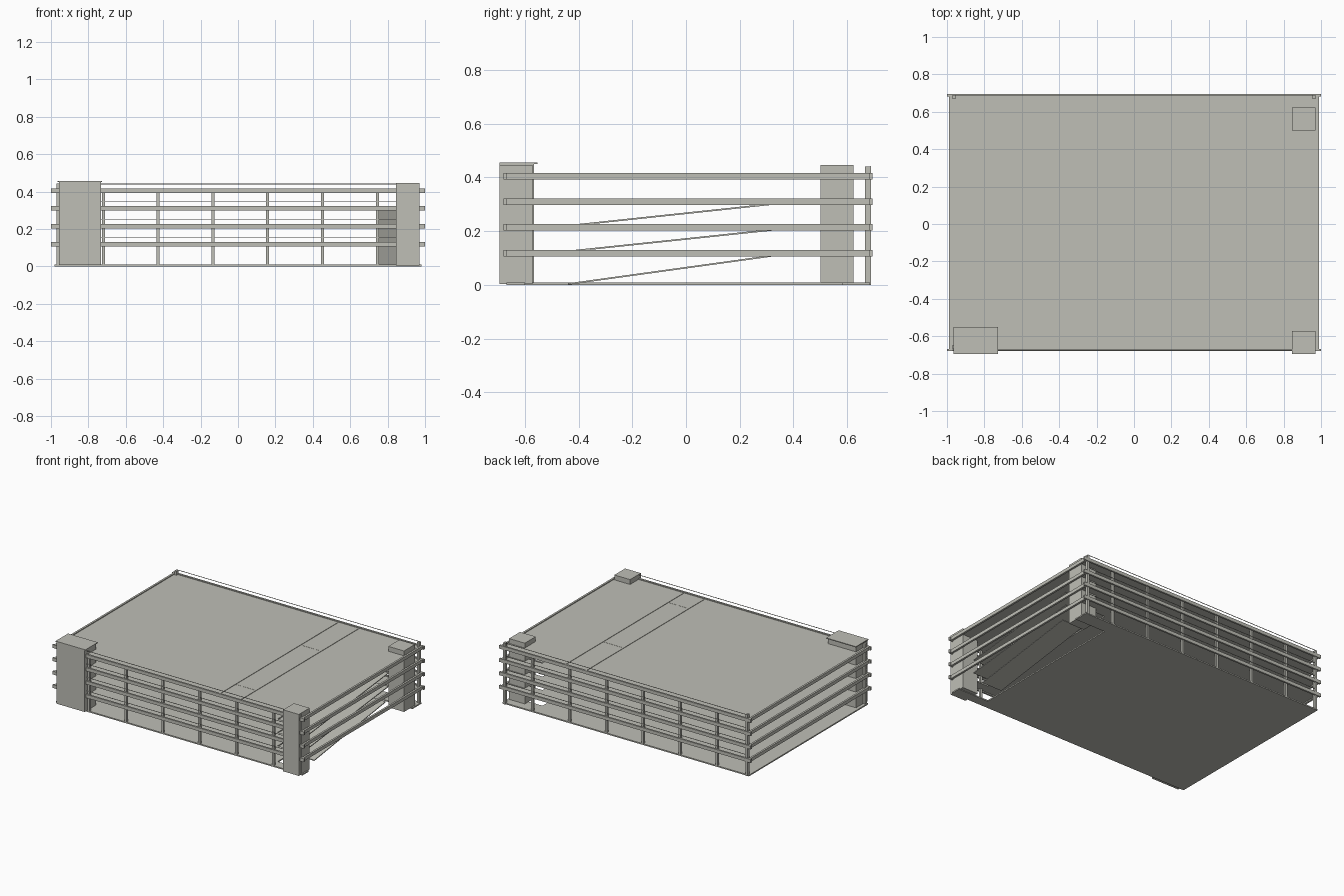
import bpy
import bmesh
import math

cube = bpy.data.objects.get("Cube")
if cube:
    bpy.data.objects.remove(cube, do_unlink=True)

concrete = bpy.data.materials.new("warm grey concrete")
concrete.use_nodes = True
COLOUR = (0.52, 0.52, 0.47, 1)
concrete.diffuse_color = COLOUR
concrete.node_tree.nodes["Principled BSDF"].inputs["Base Color"].default_value = COLOUR


def finish(name, bm):
    bmesh.ops.recalc_face_normals(bm, faces=bm.faces)
    mesh = bpy.data.meshes.new(name)
    bm.to_mesh(mesh)
    bm.free()
    mesh.materials.append(concrete)
    obj = bpy.data.objects.new(name, mesh)
    bpy.context.collection.objects.link(obj)
    return obj


def prism(name, outline, depth):
    """Extrude a closed 3D outline along a vector."""
    bm = bmesh.new()
    face = bm.faces.new([bm.verts.new(p) for p in outline])
    result = bmesh.ops.extrude_face_region(bm, geom=[face], use_keep_orig=True)
    moved = [v for v in result["geom"] if isinstance(v, bmesh.types.BMVert)]
    bmesh.ops.translate(bm, verts=moved, vec=depth)
    return finish(name, bm)


def box(name, x, y, z):
    outline = [(x[0], y[0], z[0]), (x[1], y[0], z[0]), (x[1], y[1], z[0]), (x[0], y[1], z[0])]
    return prism(name, outline, (0, 0, z[1] - z[0]))


FRONT, BACK, SIDE = -0.668, 0.684, 0.98
RAMP_X = (0.755, 0.915)
levels = [0.105, 0.202, 0.298, 0.393]

# Floors with a ramp well open to the right side
notched = [(-SIDE, FRONT), (SIDE, FRONT), (SIDE, -0.6), (0.735, -0.6),
           (0.735, 0.58), (SIDE, 0.58), (SIDE, BACK), (-SIDE, BACK)]
for i, z in enumerate([0] + [h + 0.008 for h in levels[:-1]]):
    prism(f"floor_{i}", [(x, y, z) for x, y in notched], (0, 0, 0.009))

# Roof deck with a slightly raised lane and its kerbs
box("roof_deck", (-SIDE, SIDE), (FRONT, BACK), (0.401, 0.411))
for x in (0.315, 0.48):
    box("roof_kerb", (x, x + 0.01), (-0.66, 0.68), (0.411, 0.414))
for y in (-0.49, 0.25):
    box("roof_joint", (0.325, 0.48), (y, y + 0.004), (0.411, 0.412))

# Ramps between the floors
for i, (y0, z0, y1, z1) in enumerate([(-0.44, 0, 0.37, 0.112),
                                      (-0.53, 0.112, 0.40, 0.210),
                                      (-0.53, 0.207, 0.40, 0.306)]):
    side = [(y0, z0), (y1, z1), (y1, z1 + 0.006), (y0, z0 + 0.006)]
    prism(f"ramp_{i}", [(RAMP_X[0], y, z) for y, z in side],
          (RAMP_X[1] - RAMP_X[0], 0, 0))

# Horizontal beams and thin guard cables on every level
for i, z in enumerate(levels):
    span = (z, z + 0.024)
    for name, y in (("front", -0.68), ("back", 0.681)):
        box(f"{name}_beam_{i}", (-1, 1), (y, y + 0.013), span)
        box(f"{name}_cable_{i}", (-0.97, 0.97), (y + 0.005, y + 0.008), (z + 0.046, z + 0.049))
    for name, x in (("left", 0.976), ("right", -0.99)):
        box(f"{name}_beam_{i}", (x, x + 0.014), (-0.68, 0.694), span)

# Columns along the front and back
for name, y in (("front", FRONT), ("back", 0.667)):
    for i in range(7):
        x = -0.72 + 0.293 * i - 0.008
        if i < 6:
            box(f"{name}_column_{i}", (x, x + 0.016), (y, y + 0.016), (0, 0.4))
    for x in (-0.971, 0.955):
        box(f"{name}_corner_post", (x, x + 0.016), (y, y + 0.022), (0, 0.441))

# Stair towers
box("wide_stair_tower", (-0.957, -0.733), (-0.694, -0.565), (0.008, 0.45))
box("wide_tower_cap", (-0.965, -0.728), (-0.694, -0.552), (0.45, 0.456))
box("front_stair_tower", (0.845, 0.97), (-0.694, -0.572), (0.004, 0.446))
box("back_stair_tower", (0.845, 0.97), (0.5, 0.624), (0.008, 0.446))
